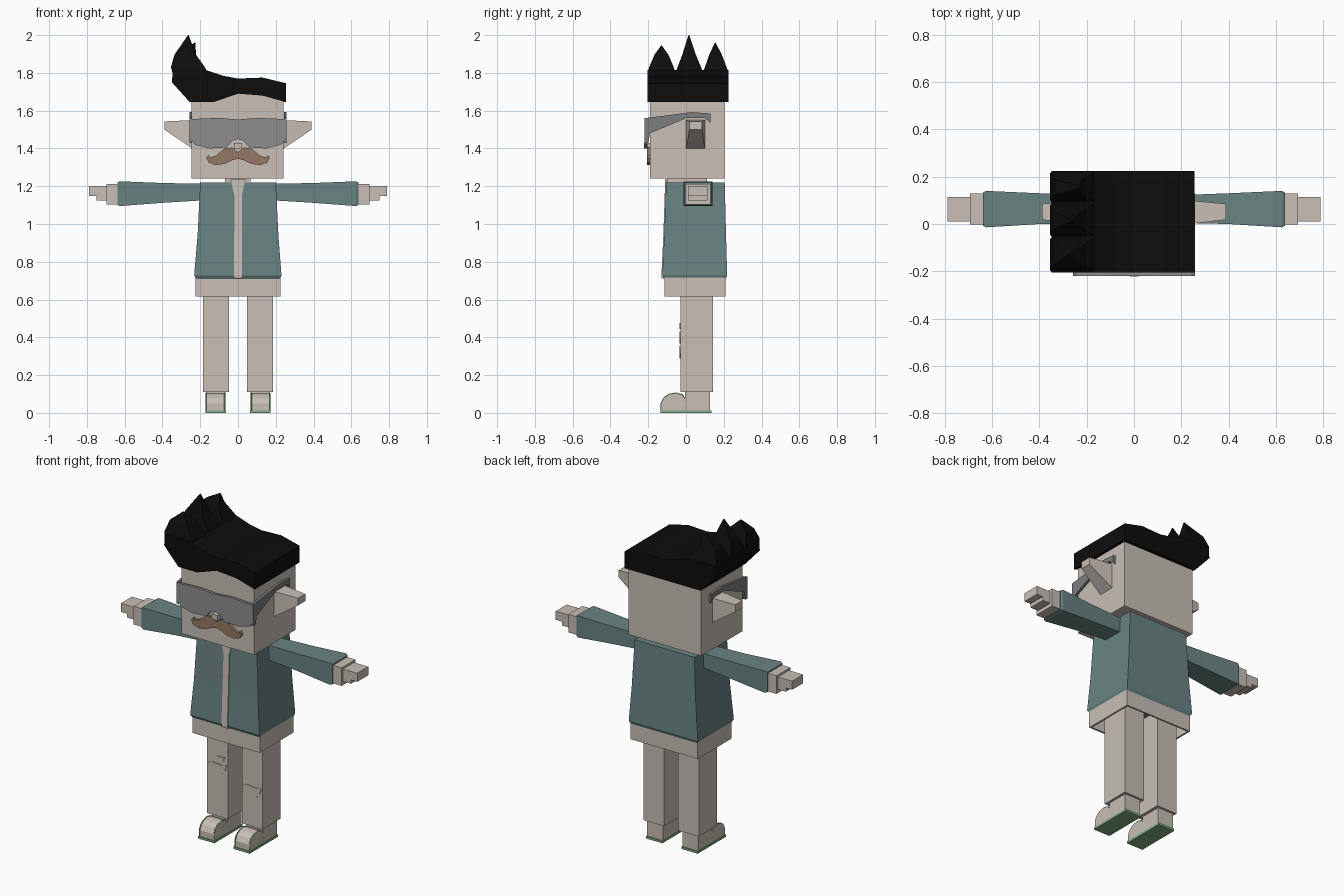
import bpy, bmesh
from mathutils import Vector

cube = bpy.data.objects.get("Cube")
if cube:
    bpy.data.objects.remove(cube, do_unlink=True)


def material(name, r, g, b):
    m = bpy.data.materials.new(name)
    m.use_nodes = True
    m.diffuse_color = (r, g, b, 1)
    node = m.node_tree.nodes["Principled BSDF"]
    node.inputs["Base Color"].default_value = (r, g, b, 1)
    node.inputs["Roughness"].default_value = 0.8
    return m


SKIN = material("pale beige", .58, .52, .47)
TEAL = material("jacket teal", .14, .23, .225)
BLACK = material("hair black", .004, .004, .004)
LENS = material("lens grey", .27, .27, .28)
FRAME = material("frame grey", .2, .205, .215)
BROWN = material("moustache brown", .3, .19, .13)
GREEN = material("sole green", .22, .42, .22)


def finish(name, bm, mat):
    bmesh.ops.recalc_face_normals(bm, faces=bm.faces)
    mesh = bpy.data.meshes.new(name)
    bm.to_mesh(mesh)
    bm.free()
    mesh.materials.append(mat)
    ob = bpy.data.objects.new(name, mesh)
    bpy.context.scene.collection.objects.link(ob)
    return ob


def loft(name, mat, rings, bottom=True):
    """Join rings of points, then cap the ends."""
    bm = bmesh.new()
    loops = [[bm.verts.new(p) for p in ring] for ring in rings]
    for a, b in zip(loops, loops[1:]):
        for i in range(len(a)):
            j = (i + 1) % len(a)
            bm.faces.new((a[i], a[j], b[j], b[i]))
    if bottom:
        bm.faces.new(loops[0])
    bm.faces.new(loops[-1])
    return finish(name, bm, mat)


def rect_z(z, x0, x1, y0, y1):
    return [(x0, y0, z), (x1, y0, z), (x1, y1, z), (x0, y1, z)]


def rect_x(x, y0, y1, z0, z1):
    return [(x, y0, z0), (x, y1, z0), (x, y1, z1), (x, y0, z1)]


def box(name, mat, x0, x1, y0, y1, z0, z1):
    return loft(name, mat, [rect_z(z0, x0, x1, y0, y1), rect_z(z1, x0, x1, y0, y1)])


def front_plate(name, mat, outline, y0, y1):
    return loft(name, mat, [[(x, y, z) for x, z in outline] for y in (y0, y1)])


def side_plate(name, mat, outline, x0, x1):
    return loft(name, mat, [[(x, y, z) for y, z in outline] for x in (x0, x1)])


def mirrored(half):
    """Complete a half outline that starts and ends on the centre line."""
    return half + [(-x, z) for x, z in reversed(half) if x > 0]


# Head and neck
box("head", SKIN, -.245, .24, -.19, .205, 1.24, 1.69)
box("neck", SKIN, -.07, .065, -.1, .11, 1.2, 1.245)

# Hair: swept block with a raised fringe at the front
top = [(.255, 1.645), (.255, 1.745), (.13, 1.775), (0, 1.77), (-.08, 1.785),
       (-.17, 1.815), (-.345, 1.815), (-.35, 1.75), (-.255, 1.645)]
fringe = [(-.13, 1.645), (0, 1.69), (.13, 1.68)]
loft("hair", BLACK, [[(x, -.205, z) for x, z in top + fringe],
                     [(x, -.185, z) for x, z in top + fringe],
                     [(x, -.18, z) for x, z in top] + [(x, -.18, 1.645) for x, z in fringe],
                     [(x, .225, z) for x, z in top] + [(x, .225, 1.645) for x, z in fringe]])

# Three curled spikes on the sweep
for name, y0, y1, tip in (("front", -.205, -.055, (-.275, -.13, 1.945)),
                          ("middle", -.055, .09, (-.263, .015, 2.0)),
                          ("rear", .09, .225, (-.228, .155, 1.96))):
    tx, ty, tz = tip
    a, b = y0 + (ty - y0) * .5, y1 + (ty - y1) * .5
    loft("hair_spike_" + name, BLACK,
         [rect_z(1.8, -.347, -.16, y0, y1), rect_z(1.83, -.355, -.175, y0 + .01, y1 - .01),
          rect_z(1.895, -.337, -.222, a, b),
          rect_z(tz, tx - .002, tx + .002, ty - .002, ty + .002)])

# Sunglasses
lens = [(0, 1.553), (.1, 1.562), (.255, 1.555), (.255, 1.46), (.23, 1.42), (.15, 1.4),
        (.06, 1.405), (.03, 1.44), (0, 1.45)]
front_plate("sunglasses_lens", LENS, mirrored(lens), -.22, -.205)
temple = [(-.22, 1.56), (.03, 1.592), (.13, 1.585), (.13, 1.535), (.1, 1.56), (0, 1.56),
          (-.19, 1.48), (-.2, 1.43), (-.22, 1.43)]
for s, side in ((1, "left"), (-1, "right")):
    side_plate("sunglasses_temple_" + side, FRAME, temple, s * .243, s * .258)

# Moustache and nose
half = [(0, 1.38), (.03, 1.405), (.07, 1.4), (.12, 1.36), (.15, 1.352), (.157, 1.365),
        (.168, 1.35), (.155, 1.325), (.12, 1.312), (.07, 1.318), (.03, 1.338), (0, 1.345)]
front_plate("moustache", BROWN, mirrored(half), -.207, -.185)
box("nose", SKIN, -.02, .02, -.222, -.185, 1.4, 1.43)

# Jacket, front opening with a V collar, and shirt hem
loft("jacket", TEAL, [rect_z(.71, -.222, .222, -.115, .21), rect_z(.728, -.232, .23, -.125, .218),
                      rect_z(.94, -.214, .214, -.115, .212), rect_z(1.22, -.2, .2, -.105, .205)])
loft("shirt_front", SKIN, [rect_z(.712, -.02, .02, -.128, -.1), rect_z(.728, -.02, .02, -.13, -.1),
                           rect_z(.94, -.02, .02, -.12, -.1), rect_z(1.15, -.018, .02, -.113, -.1),
                           rect_z(1.235, -.04, .04, -.11, -.1)])
hem = loft("shirt_hem", SKIN, [rect_z(.615, -.225, .225, -.113, .21),
                               rect_z(.725, -.225, .225, -.113, .21)], bottom=False)
wall = hem.modifiers.new("wall", "SOLIDIFY")
wall.thickness = .015
wall.offset = -1

# Paired parts: ears, arms, hands, legs and shoes
toe = [(-.13, .01), (-.13, .05), (-.115, .08), (-.09, .097), (-.055, .104), (-.02, .095),
       (-.004, .07), (0, .01)]
for s, side in ((1, "left"), (-1, "right")):
    loft("ear_" + side, SKIN, [rect_x(s * .235, 0, .1, 1.395, 1.55),
                               rect_x(s * .39, .018, .085, 1.5, 1.543)])
    loft("sleeve_" + side, TEAL, [rect_x(s * .19, .005, .122, 1.125, 1.213),
                                  rect_x(s * .4, 0, .13, 1.112, 1.217),
                                  rect_x(s * .625, -.014, .14, 1.095, 1.226),
                                  rect_x(s * .638, -.008, .134, 1.1, 1.22)])
    box("wrist_" + side, SKIN, s * .62, s * .695, -.003, .13, 1.103, 1.212)
    box("fingers_" + side, SKIN, s * .69, s * .79, .01, .115, 1.148, 1.2)
    box("fingers_lower_" + side, SKIN, s * .69, s * .748, .01, .115, 1.125, 1.15)
    box("leg_" + side, SKIN, s * .047, s * .185, -.03, .142, .11, .715)
    box("ankle_" + side, SKIN, s * .065, s * .17, -.005, .128, .01, .112)
    side_plate("shoe_toe_" + side, SKIN, toe, s * .067, s * .17)
    box("sole_" + side, GREEN, s * .063, s * .173, -.135, .135, 0, .013)
    # Piping that follows each edge of the toe
    for edge, x in (("inner", .07), ("outer", .167)):
        curve = bpy.data.curves.new("piping", "CURVE")
        curve.dimensions = "3D"
        curve.bevel_depth = .004
        curve.bevel_resolution = 0
        path = curve.splines.new("POLY")
        path.points.add(len(toe) - 1)
        for p, (y, z) in zip(path.points, toe):
            p.co = Vector((s * x, y, z, 1))
        curve.materials.append(GREEN)
        ob = bpy.data.objects.new("shoe_piping_%s_%s" % (edge, side), curve)
        bpy.context.scene.collection.objects.link(ob)

# Trouser rips at the knees
rip = [(-1, .6), (-.6, 1), (.5, .8), (1, 1), (.8, -.2), (.4, -1), (-.7, -.9)]
for name, cx, cz, w, h in (("right_knee", -.115, .4, .062, .032),
                           ("right_thigh", -.097, .46, .03, .016),
                           ("left_knee", .115, .322, .064, .034)):
    front_plate("rip_" + name, SKIN, [(cx + x * w, cz + z * h) for x, z in rip], -.034, -.028)
